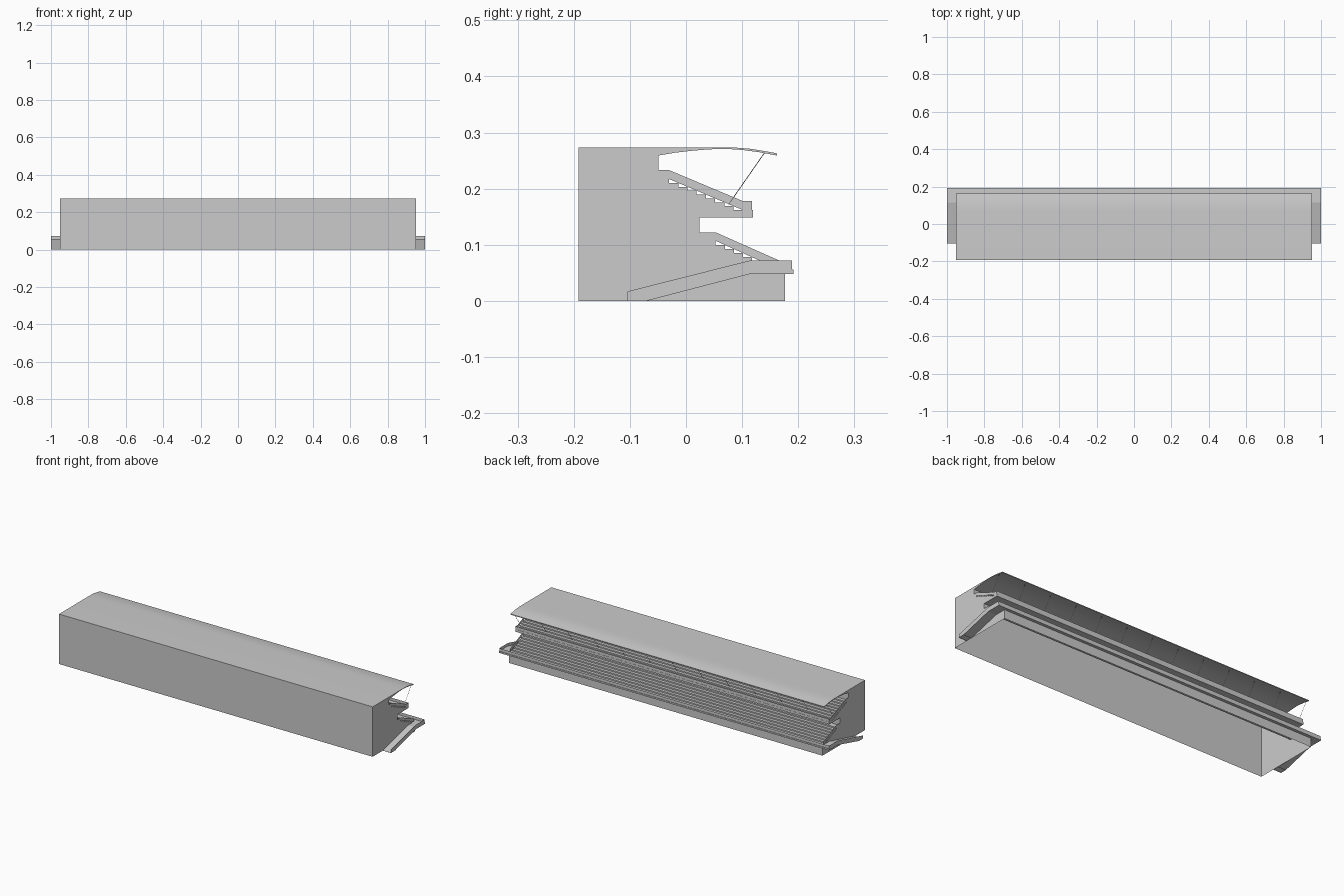
import bpy, bmesh
from math import cos, sin, pi
from mathutils import Vector

if "Cube" in bpy.data.objects:
    bpy.data.objects.remove(bpy.data.objects["Cube"], do_unlink=True)

grey = bpy.data.materials.new("concrete_grey")
grey.use_nodes = True
grey.diffuse_color = (0.6, 0.6, 0.6, 1)
bsdf = next(n for n in grey.node_tree.nodes if n.type == "BSDF_PRINCIPLED")
bsdf.inputs["Base Color"].default_value = (0.6, 0.6, 0.6, 1)

HALF = 0.951  # half length of the building


def finish(name, bm, smooth=False):
    mesh = bpy.data.meshes.new(name)
    bm.to_mesh(mesh)
    bm.free()
    mesh.materials.append(grey)
    obj = bpy.data.objects.new(name, mesh)
    bpy.context.collection.objects.link(obj)
    if smooth:
        bpy.ops.object.select_all(action="DESELECT")
        obj.select_set(True)
        bpy.context.view_layer.objects.active = obj
        bpy.ops.object.shade_smooth_by_angle(angle=0.5)


def extrude(name, profile, x0, x1, smooth=False):
    """Extrude a side profile of (y, z) points from x0 to x1, open on the ground."""
    bm = bmesh.new()
    face = bm.faces.new([bm.verts.new((x0, y, z)) for y, z in profile])
    out = bmesh.ops.extrude_face_region(bm, geom=[face])
    verts = [v for v in out["geom"] if isinstance(v, bmesh.types.BMVert)]
    bmesh.ops.translate(bm, verts=verts, vec=(x1 - x0, 0, 0))
    bmesh.ops.recalc_face_normals(bm, faces=bm.faces)
    ground = [f for f in bm.faces if all(v.co.z < 0.0001 for v in f.verts)]
    bmesh.ops.delete(bm, geom=ground, context="FACES_ONLY")
    finish(name, bm, smooth)


def panel(name, points):
    """A thin sheet parapet through 3D points."""
    bm = bmesh.new()
    bm.faces.new([bm.verts.new(p) for p in points])
    finish(name, bm)


def end_panel(name, profile, x):
    pts = [(x, y, z) for y, z in profile]
    panel(name, pts[::-1] if x > 0 else pts)


def front_panel(name, half, y, z0, z1):
    panel(name, [(half, y, z0), (-half, y, z0), (-half, y, z1), (half, y, z1)])


def stairs(start, end, rows):
    """Notched steps, riser first, running down from start to end."""
    (y0, z0), (y1, z1) = start, end
    dy, dz = (y1 - y0) / rows, (z1 - z0) / rows
    pts = [start]
    for i in range(rows):
        pts.append((y0 + dy * i, z0 + dz * (i + 1)))
        pts.append((y0 + dy * (i + 1), z0 + dz * (i + 1)))
    return pts


upper_steps = stairs((-0.03, 0.217), (0.101, 0.162), 8)
lower_steps = stairs((0.053, 0.107), (0.166, 0.056), 7)

# Roof curves: soffit from the back wall out to the eave, then back over the top
soffit = [(-0.049, 0.259), (-0.02, 0.264), (0.01, 0.2675), (0.04, 0.27),
          (0.07, 0.271), (0.1, 0.269), (0.13, 0.265), (0.162, 0.259)]
roof_top = [(0.162, 0.263), (0.14, 0.267), (0.115, 0.271), (0.09, 0.273), (0.06, 0.2735)]

# Building shell with both raked decks, walkway and canopy in a single profile
body = [(-0.192, 0), (0.176, 0), (0.176, 0.048), (0.192, 0.048), (0.192, 0.056)]
body += lower_steps[::-1]
body += [(0.024, 0.107), (0.024, 0.149), (0.119, 0.149), (0.119, 0.162)]
body += upper_steps[::-1] + [(-0.049, 0.217)]
body += soffit + roof_top + [(-0.192, 0.2735)]
extrude("grandstand_body", body, -HALF, HALF, smooth=True)

# Sheet parapets at both ends of each deck, resting on the step noses
upper_side = [(-0.049, 0.217), (-0.049, 0.233), (-0.03, 0.233), (0.101, 0.178),
              (0.118, 0.178), (0.118, 0.162), (0.101, 0.162), (-0.03, 0.217)]
lower_side = [(0.024, 0.107), (0.024, 0.122), (0.053, 0.122), (0.166, 0.072),
              (0.189, 0.072), (0.189, 0.056), (0.166, 0.056), (0.053, 0.107)]
# Ramp slab and its outer parapet
ramp_slab = [(-0.104, 0), (-0.07, 0), (0.114, 0.048), (0.192, 0.048),
             (0.192, 0.056), (0.114, 0.056), (-0.104, 0.001)]
ramp_rail = [(-0.104, 0), (-0.104, 0.017), (0.114, 0.072), (0.189, 0.072),
             (0.189, 0.056), (0.114, 0.056)]
for side, s in (("left", 1), ("right", -1)):
    end_panel(f"upper_end_parapet_{side}", upper_side, s * HALF)
    end_panel(f"lower_end_parapet_{side}", lower_side[:4] + lower_side[6:], s * HALF)
    extrude(f"ramp_slab_{side}", ramp_slab, s * HALF, s)
    end_panel(f"ramp_parapet_{side}", ramp_rail, s)

# Sheet parapets along the open edges
front_panel("upper_front_parapet", HALF, 0.118, 0.162, 0.178)
front_panel("walkway_parapet", 1, 0.189, 0.056, 0.072)

# Slanted canopy struts
RODS = 13
bm = bmesh.new()
foot, head = Vector((0, 0.076, 0.172)), Vector((0, 0.14, 0.264))
axis = (head - foot).normalized()
across = axis.cross(Vector((1, 0, 0)))
for i in range(RODS):
    x = HALF * (2 * i / (RODS - 1) - 1)
    rings = []
    for end in (foot, head):
        rings.append([bm.verts.new(end + Vector((x, 0, 0)) + 0.0008 *
                      (Vector((cos(a), 0, 0)) + across * sin(a)))
                      for a in (k * pi / 3 for k in range(6))])
    for k in range(6):
        n = (k + 1) % 6
        bm.faces.new((rings[0][k], rings[0][n], rings[1][n], rings[1][k]))
    for ring in rings:
        bm.faces.new(ring)
bmesh.ops.recalc_face_normals(bm, faces=bm.faces)
finish("canopy_struts", bm)
